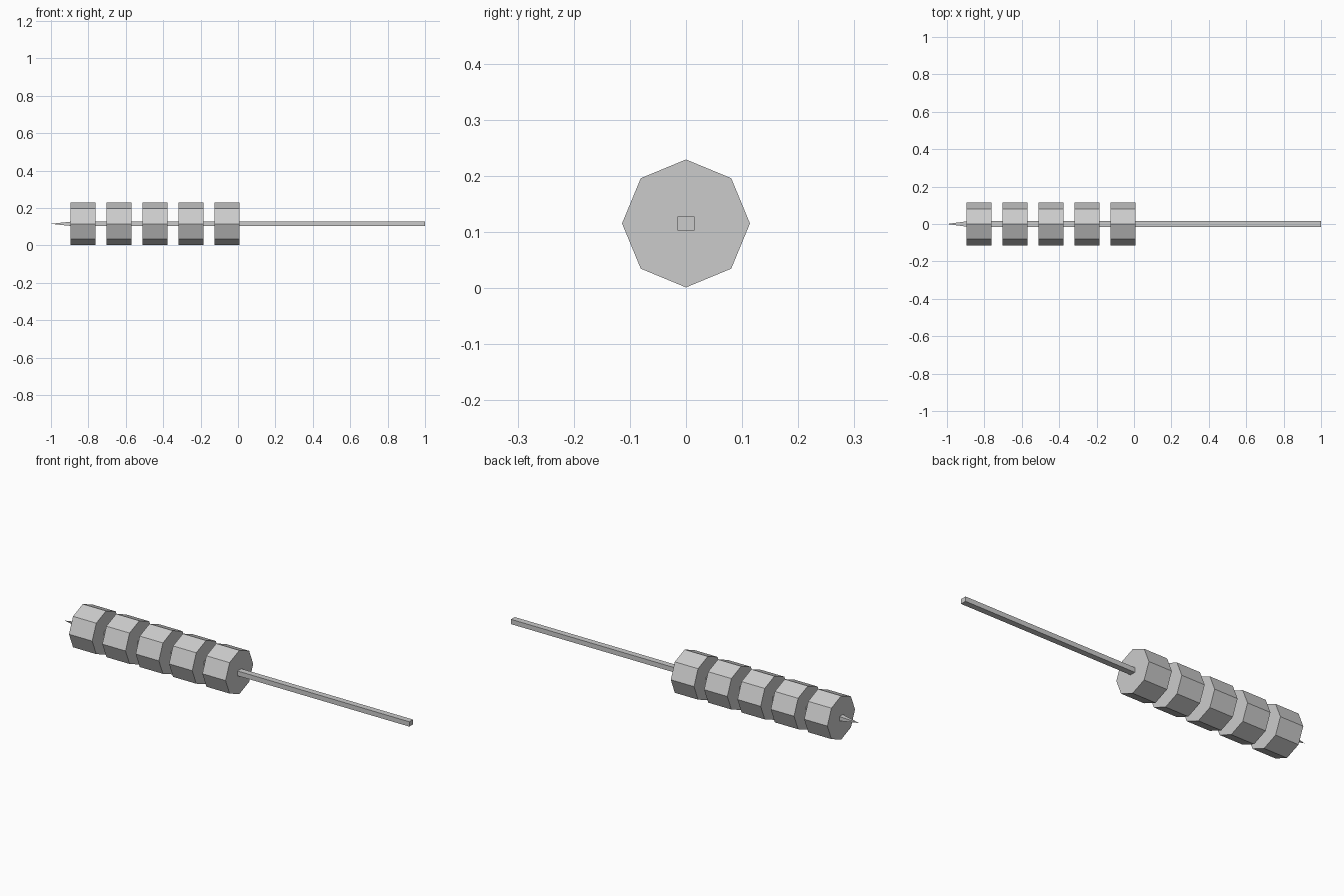
import bpy, bmesh, math

if "Cube" in bpy.data.objects:
    bpy.data.objects.remove(bpy.data.objects["Cube"])

CZ = 0.115  # height of the skewer axis
grey = bpy.data.materials.new("plain grey")
grey.diffuse_color = (0.6, 0.6, 0.6, 1)
grey.use_nodes = True
grey.node_tree.nodes["Principled BSDF"].inputs["Base Color"].default_value = grey.diffuse_color


def make_object(name, bm):
    bmesh.ops.recalc_face_normals(bm, faces=bm.faces)
    mesh = bpy.data.meshes.new(name)
    bm.to_mesh(mesh)
    bm.free()
    mesh.materials.append(grey)
    obj = bpy.data.objects.new(name, mesh)
    bpy.context.collection.objects.link(obj)


def prism(name, profile, x0, x1, tip=None):
    """Extrude a (y, z) profile along x, optionally ending in a point at x0."""
    bm = bmesh.new()
    left = [bm.verts.new((x0, y, CZ + z)) for y, z in profile]
    right = [bm.verts.new((x1, y, CZ + z)) for y, z in profile]
    n = len(profile)
    for i in range(n):
        j = (i + 1) % n
        bm.faces.new((left[i], left[j], right[j], right[i]))
    bm.faces.new(right)
    if tip is None:
        bm.faces.new(left)
    else:
        apex = bm.verts.new((tip, 0, CZ))
        for i in range(n):
            bm.faces.new((left[i], left[(i + 1) % n], apex))
    make_object(name, bm)


# Square stick with a sharpened end
w, h = 0.0155, 0.0125
prism("stick", [(-w, -h), (w, -h), (w, h), (-w, h)], -0.885, 1.0, tip=-1.0)

# Five octagonal chunks threaded on the stick
octagon = [(0.114 * math.cos(k * math.pi / 4), 0.114 * math.sin(k * math.pi / 4))
           for k in range(8)]
for i in range(5):
    x = -0.896 + 0.1925 * i
    prism(f"chunk_{i + 1}", octagon, x, x + 0.134)
